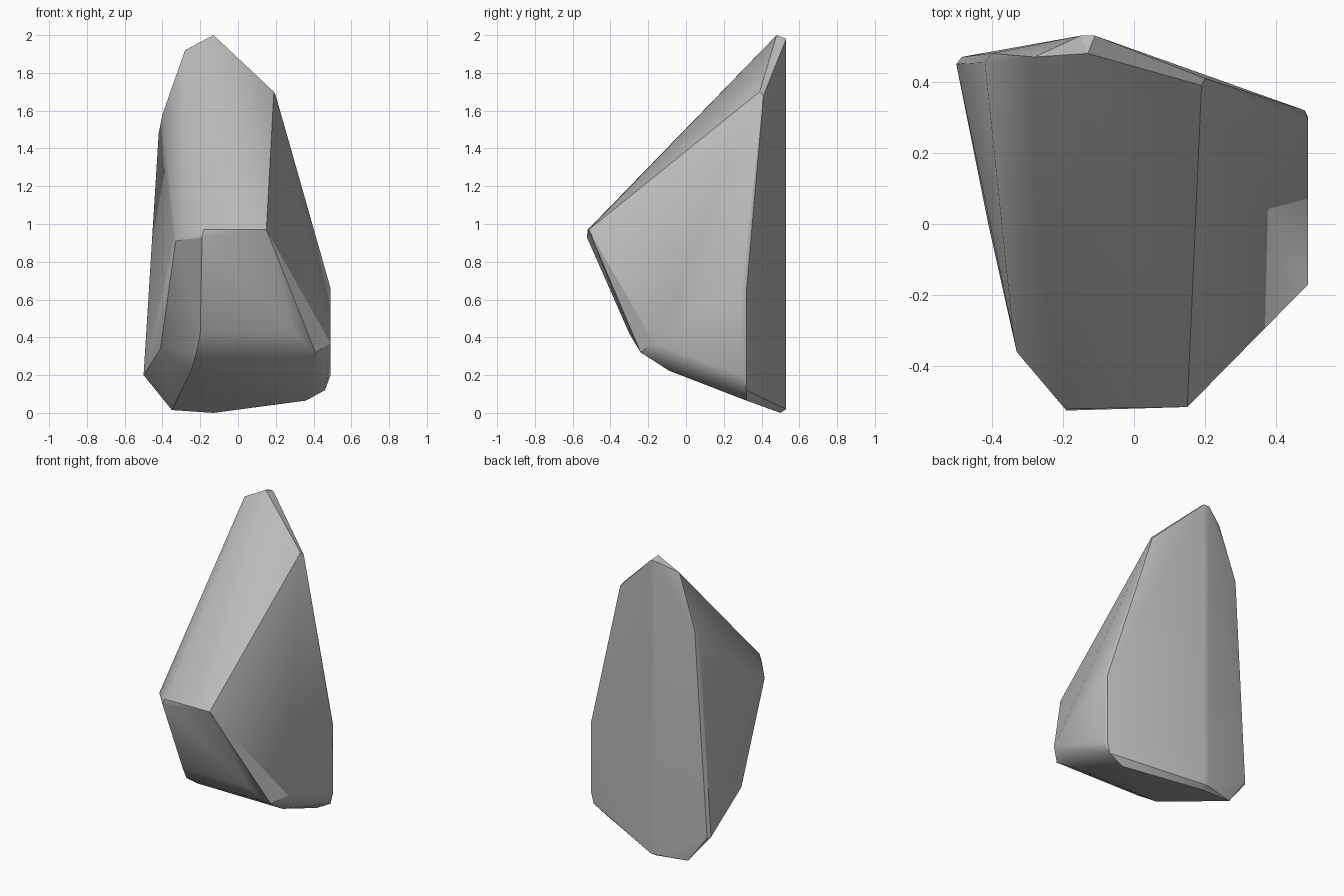
import bpy
import bmesh
import math

default_cube = bpy.data.objects.get("Cube")
if default_cube:
    bpy.data.objects.remove(default_cube, do_unlink=True)


def make_material(name, colour):
    material = bpy.data.materials.new(name)
    material.use_nodes = True
    material.diffuse_color = colour
    shader = next(n for n in material.node_tree.nodes if n.type == "BSDF_PRINCIPLED")
    shader.inputs["Base Color"].default_value = colour
    shader.inputs["Roughness"].default_value = 0.9
    return material


# Corners of the boulder, grouped by the region they shape
peak = [(-.13, .48, 2), (-.15, .53, 1.98), (-.11, .53, 1.98), (-.28, .47, 1.92)]
right_shoulder = [(.19, .39, 1.7), (.2, .41, 1.68)]
left_shoulder = [(-.4, .455, 1.58), (-.4, .48, 1.57), (-.42, .455, 1.48)]
brow = [(-.19, -.525, .93), (-.18, -.52, .97), (.15, -.515, .97),
        (-.33, -.36, .91), (-.34, -.31, .93)]
left_foot = [(-.41, 0, .34), (-.5, .45, .2), (-.485, .47, .2)]
right_flank = [(.49, .295, .66), (.48, .32, .65), (.49, -.17, .37),
               (.49, .3, .2), (.48, .32, .2), (.46, .32, .12)]
belly = [(-.2, -.3, .42), (.3, -.3, .42), (-.22, -.23, .32), (.41, -.24, .32),
         (-.25, -.08, .22), (.4, -.1, .23)]
underside = [(.36, .32, .065), (-.35, .48, .015), (-.13, .5, 0),
             (-.15, .53, .02), (-.11, .53, .02)]


def make_boulder(name, regions, material):
    """Wrap a faceted convex skin around all the region corners."""
    bm = bmesh.new()
    for region in regions:
        for corner in region:
            bm.verts.new(corner)
    hull = bmesh.ops.convex_hull(bm, input=bm.verts[:])
    loose = [v for v in bm.verts if not v.link_faces]
    bmesh.ops.delete(bm, geom=loose, context="VERTS")
    # Merge nearly coplanar triangles into clean facets
    bmesh.ops.dissolve_limit(bm, angle_limit=math.radians(1.5),
                             verts=bm.verts[:], edges=bm.edges[:])
    bmesh.ops.recalc_face_normals(bm, faces=bm.faces[:])
    mesh = bpy.data.meshes.new(name)
    bm.to_mesh(mesh)
    bm.free()
    mesh.materials.append(material)
    boulder = bpy.data.objects.new(name, mesh)
    bpy.context.collection.objects.link(boulder)
    return boulder


stone = make_material("stone_grey", (.5, .5, .5, 1))
boulder = make_boulder("boulder", [peak, right_shoulder, left_shoulder, brow, left_foot,
                                   right_flank, belly, underside], stone)

# Soft facets with crisp main ridges
bpy.ops.object.select_all(action="DESELECT")
boulder.select_set(True)
bpy.context.view_layer.objects.active = boulder
bpy.ops.object.shade_smooth_by_angle(angle=math.radians(30))
